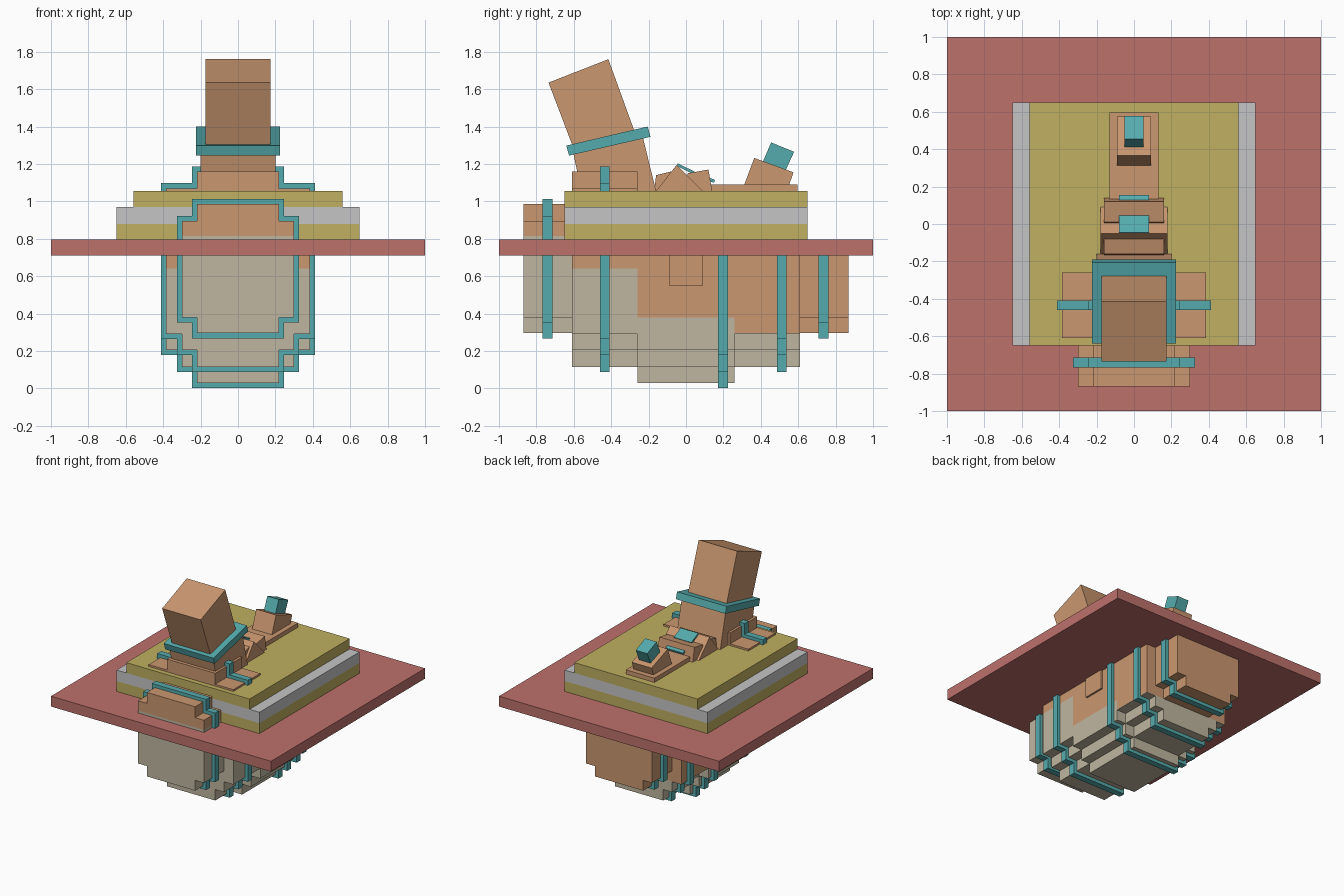
import bpy
import bmesh

cube = bpy.data.objects.get("Cube")
if cube:
    bpy.data.objects.remove(cube)


def material(name, rgb):
    mat = bpy.data.materials.new(name)
    mat.use_nodes = True
    col = tuple((c / 255) ** 2.2 for c in rgb) + (1,)
    mat.diffuse_color = col
    mat.node_tree.nodes["Principled BSDF"].inputs["Base Color"].default_value = col
    return mat


red = material("red", (188, 112, 107))
yellow = material("yellow", (190, 174, 97))
grey = material("grey", (196, 196, 196))
brown = material("brown", (201, 150, 111))
tan = material("tan", (190, 181, 158))
teal = material("teal", (86, 170, 172))


def extrude(name, points, vec, mats, split=None):
    """Extrude a flat outline along vec; faces below the split height take the second material."""
    bm = bmesh.new()
    face = bm.faces.new([bm.verts.new(p) for p in points])
    geo = bmesh.ops.extrude_face_region(bm, geom=[face])["geom"]
    moved = [v for v in geo if isinstance(v, bmesh.types.BMVert)]
    bmesh.ops.translate(bm, verts=moved, vec=vec)
    if split is not None:
        bmesh.ops.bisect_plane(bm, geom=bm.verts[:] + bm.edges[:] + bm.faces[:],
                               plane_co=(0, 0, split), plane_no=(0, 0, 1))
        for f in bm.faces:
            f.material_index = int(f.calc_center_bounds().z < split - 1e-4)
    bmesh.ops.recalc_face_normals(bm, faces=bm.faces)
    mesh = bpy.data.meshes.new(name)
    bm.to_mesh(mesh)
    bm.free()
    for m in mats:
        mesh.materials.append(m)
    obj = bpy.data.objects.new(name, mesh)
    bpy.context.collection.objects.link(obj)
    return obj


def side_shape(name, outline, half, mat):
    """Side outline (y, z) extruded across x."""
    return extrude(name, [(-half, y, z) for y, z in outline], (2 * half, 0, 0), [mat])


def box(name, half, y0, y1, z0, z1, mat):
    return side_shape(name, [(y0, z0), (y1, z0), (y1, z1), (y0, z1)], half, mat)


def stepped(name, y0, y1, bottom, top, mats, split=None):
    """Stepped cross-section; bottom and top list (half width, height) from the centre outwards."""
    right = []
    for i, (w, z) in enumerate(bottom):
        if i:
            right.append((bottom[i - 1][0], z))
        right.append((w, z))
    rev = top[::-1]
    for i, (w, z) in enumerate(rev):
        if i:
            right.append((w, rev[i - 1][1]))
        right.append((w, z))
    outline = right + [(-x, z) for x, z in reversed(right)]
    return extrude(name, [(x, y0, z) for x, z in outline], (0, y1 - y0, 0), mats, split)


# Base plate and layered slab
box("base_plate", 1, -1, 1, 0.71, 0.795, red)
box("slab_lower", 0.65, -0.65, 0.65, 0.795, 0.88, yellow)
box("slab_middle", 0.65, -0.65, 0.65, 0.88, 0.97, grey)
box("slab_upper", 0.56, -0.65, 0.65, 0.97, 1.055, yellow)

# Stepped hull sections
small = [(0.22, 0.295), (0.30, 0.38)]
medium = [(0.22, 0.115), (0.30, 0.205), (0.385, 0.29)]
large = [(0.22, 0.03), (0.30, 0.115), (0.385, 0.205)]
cut_top = [(0.30, 0.73)]
wide_top = [(0.385, 0.73)]
stepped("hull_front", -0.87, -0.61, small, [(0.22, 0.985), (0.30, 0.895)], [brown, tan], 0.815)
stepped("hull_front_middle", -0.61, -0.26, medium, [(0.22, 1.16), (0.385, 1.07)], [brown, tan], 0.64)
stepped("hull_middle", -0.26, 0.26, large, wide_top, [brown, tan], 0.38)
stepped("hull_back_middle", 0.26, 0.61, medium, wide_top, [brown, tan], 0.295)
stepped("hull_back", 0.61, 0.87, small, cut_top, [brown])
box("hull_side_block", 0.40, -0.09, 0.09, 0.55, 0.73, brown)


# Bands wrapped round the hull
def band(name, y, bottom, top):
    grow = 0.027
    stepped(name, y - 0.026, y + 0.026, [(w + grow, z - grow) for w, z in bottom],
            [(w + grow, z + (grow if z > 0.8 else 0)) for w, z in top], [teal])


band("band_front", -0.74, small, [(0.22, 0.985), (0.30, 0.895)])
band("band_front_middle", -0.435, medium, [(0.22, 1.16), (0.385, 1.07)])
band("band_middle", 0.198, large, wide_top)
band("band_back_middle", 0.512, medium, wide_top)
band("band_back", 0.735, small, cut_top)

# Leaning tower with its collar
side_shape("tower_base", [(-0.56, 1.055), (-0.16, 1.055), (-0.235, 1.36), (-0.605, 1.27)], 0.20, brown)
side_shape("tower_collar", [(-0.625, 1.245), (-0.19, 1.345), (-0.205, 1.40), (-0.64, 1.298)], 0.225, teal)
side_shape("tower_block", [(-0.60, 1.28), (-0.27, 1.36), (-0.415, 1.76), (-0.735, 1.635)], 0.175, brown)

# Low tilted blocks behind the tower
side_shape("tilted_block_front", [(-0.17, 1.055), (-0.16, 1.14), (-0.08, 1.16), (-0.04, 1.055)], 0.16, brown)
side_shape("tilted_wedge", [(-0.16, 1.055), (-0.05, 1.195), (0.09, 1.055)], 0.18, brown)
side_shape("tilted_block_back", [(-0.02, 1.055), (0.01, 1.15), (0.12, 1.17), (0.14, 1.055)], 0.16, brown)
side_shape("wedge_plate", [(-0.05, 1.19), (0.04, 1.145), (0.045, 1.16), (-0.045, 1.203)], 0.08, teal)
side_shape("rear_plate", [(0.08, 1.12), (0.15, 1.10), (0.155, 1.115), (0.085, 1.14)], 0.08, teal)

# Small tail post
box("post_foot", 0.13, 0.12, 0.595, 1.055, 1.09, brown)
side_shape("post", [(0.31, 1.085), (0.365, 1.232), (0.575, 1.155), (0.55, 1.085)], 0.09, brown)
side_shape("post_cap", [(0.41, 1.21), (0.455, 1.315), (0.578, 1.265), (0.53, 1.16)], 0.052, teal)
